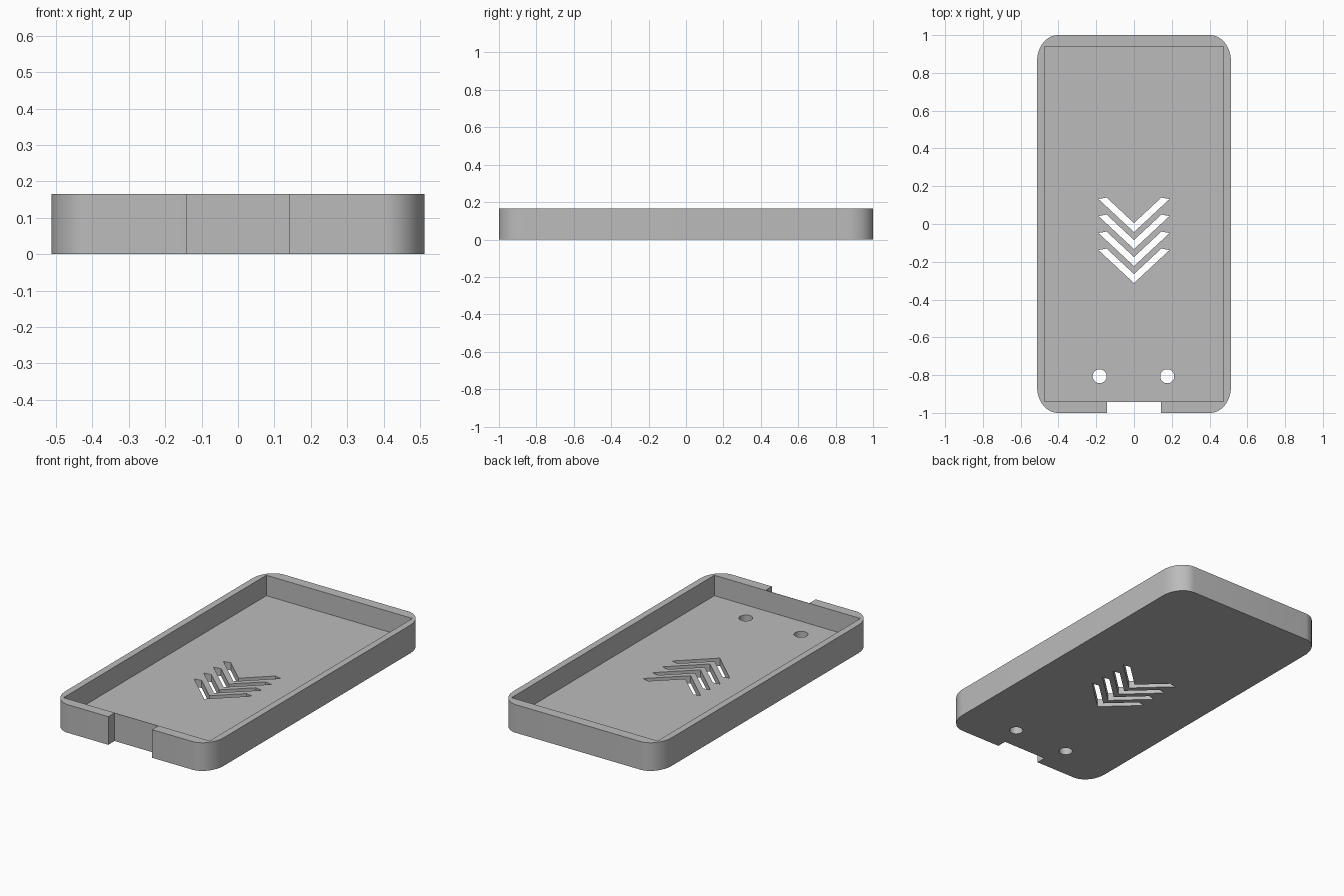
import bpy
import bmesh
from math import cos, sin, pi

if "Cube" in bpy.data.objects:
    bpy.data.objects.remove(bpy.data.objects["Cube"], do_unlink=True)

HALF_X, HALF_Y, HEIGHT = 0.513, 1.0, 0.165
INNER_X, INNER_Y, FLOOR = 0.474, 0.94, 0.045
CORNER_X, CORNER_Y = 0.11, 0.137

grey = bpy.data.materials.new("plain_grey")
grey.use_nodes = True
colour = (0.5, 0.5, 0.5, 1)
grey.diffuse_color = colour
grey.node_tree.nodes["Principled BSDF"].inputs["Base Color"].default_value = colour


def prism(name, outline, z0, z1):
    """Extrude a flat outline from z0 up to z1."""
    bm = bmesh.new()
    face = bm.faces.new([bm.verts.new((x, y, z0)) for x, y in outline])
    grown = bmesh.ops.extrude_face_region(bm, geom=[face])["geom"]
    top = [v for v in grown if isinstance(v, bmesh.types.BMVert)]
    bmesh.ops.translate(bm, verts=top, vec=(0, 0, z1 - z0))
    bmesh.ops.recalc_face_normals(bm, faces=bm.faces)
    mesh = bpy.data.meshes.new(name)
    bm.to_mesh(mesh)
    bm.free()
    mesh.materials.append(grey)
    obj = bpy.data.objects.new(name, mesh)
    bpy.context.collection.objects.link(obj)
    return obj


def rectangle(x0, x1, y0, y1):
    return [(x0, y0), (x1, y0), (x1, y1), (x0, y1)]


def ellipse_arc(cx, cy, rx, ry, start, sweep, steps):
    angles = [start + sweep * i / steps for i in range(steps + 1)]
    return [(cx + rx * cos(a), cy + ry * sin(a)) for a in angles]


def cut(target, cutter):
    """Subtract the cutter and remove it."""
    cutter.hide_render = True
    mod = target.modifiers.new("cut", "BOOLEAN")
    mod.operation = "DIFFERENCE"
    mod.solver = "EXACT"
    mod.object = cutter
    bpy.context.view_layer.objects.active = target
    bpy.ops.object.modifier_apply(modifier=mod.name)
    bpy.data.objects.remove(cutter, do_unlink=True)


# Rounded outer body
outline = []
for i, (sx, sy) in enumerate([(1, 1), (-1, 1), (-1, -1), (1, -1)]):
    outline += ellipse_arc(sx * (HALF_X - CORNER_X), sy * (HALF_Y - CORNER_Y),
                           CORNER_X, CORNER_Y, i * pi / 2, pi / 2, 14)
tray = prism("phone_tray", outline, 0, HEIGHT)

# Square-cornered pocket
cut(tray, prism("pocket_cutter", rectangle(-INNER_X, INNER_X, -INNER_Y, INNER_Y),
                FLOOR, HEIGHT + 0.1))

# Front recess, leaving a thin skin along the pocket
cut(tray, prism("recess_cutter", rectangle(-0.142, 0.142, -1.1, -INNER_Y - 0.002),
                -0.1, HEIGHT + 0.1))

# Round holes through the floor
for x in (-0.182, 0.176):
    ring = ellipse_arc(x, -0.806, 0.037, 0.037, 0, 2 * pi, 32)[:-1]
    cut(tray, prism("hole_cutter", ring, -0.1, 0.1))

# Row of chevron slots through the floor
arm = [(0.0, -0.043), (0.188, 0.132), (0.145, 0.14), (0.0, 0.005)]
chevron = arm + [(-x, y) for x, y in reversed(arm[1:3])]
for i in range(4):
    cut(tray, prism("chevron_cutter", [(x, y - 0.09 * i) for x, y in chevron], -0.1, 0.1))

# Smooth the rounded corners and holes, keep the other edges sharp
bpy.ops.object.select_all(action="DESELECT")
tray.select_set(True)
bpy.context.view_layer.objects.active = tray
bpy.ops.object.shade_smooth_by_angle(angle=pi / 6)
